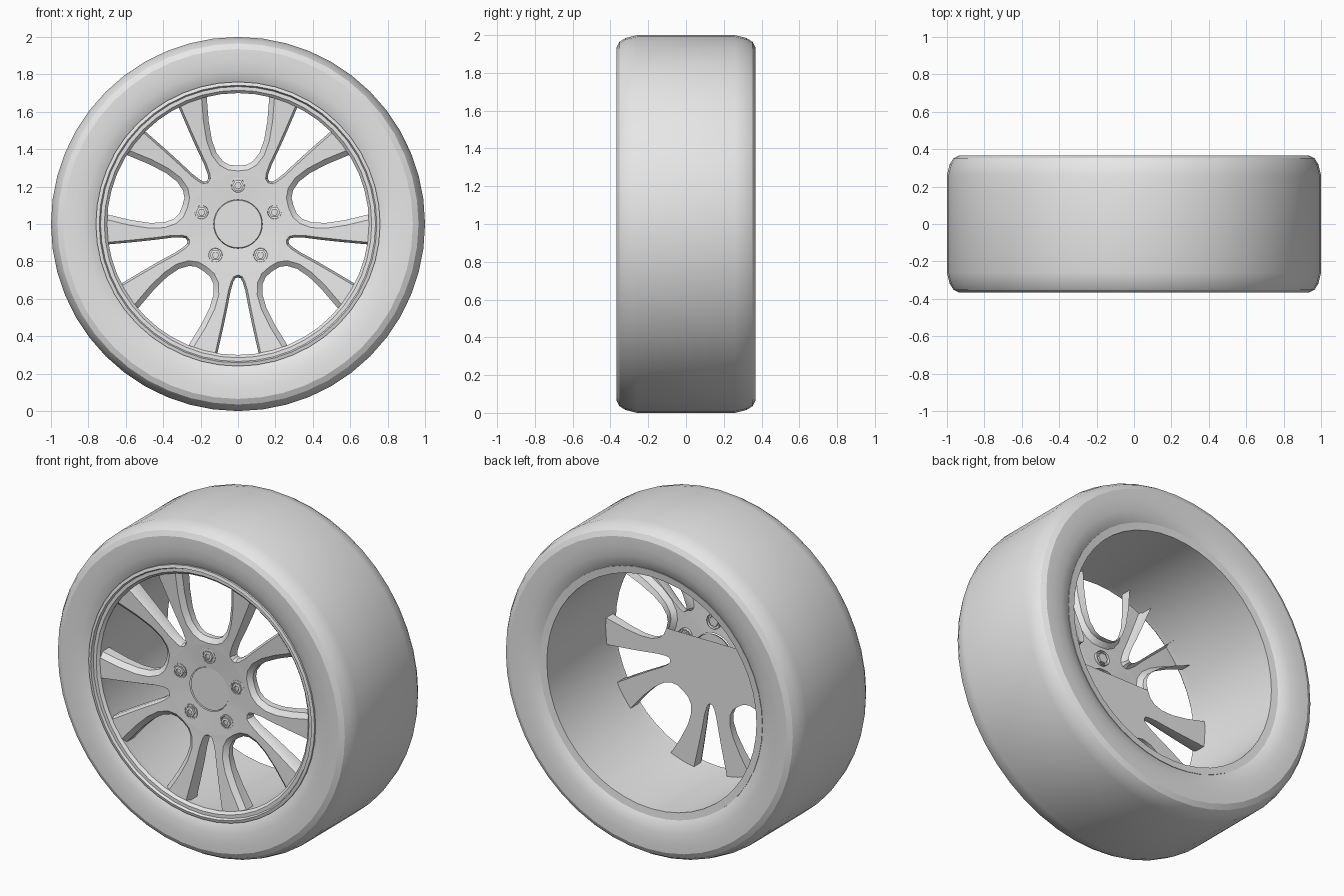
import bpy, bmesh
from math import sin, cos, pi, radians, hypot
from mathutils import Vector, Matrix

cube = bpy.data.objects.get("Cube")
if cube:
    bpy.data.objects.remove(cube, do_unlink=True)

grey = bpy.data.materials.new("plain grey")
grey.use_nodes = True
colour = (0.8, 0.8, 0.8, 1)
grey.diffuse_color = colour
grey.node_tree.nodes["Principled BSDF"].inputs["Base Color"].default_value = colour

SEGMENTS = 48
AXLE = Vector((0, 0, 1))


def finish(bm, name, angle=30, recalc=True):
    bmesh.ops.remove_doubles(bm, verts=bm.verts, dist=0.0005)
    if recalc:
        bmesh.ops.recalc_face_normals(bm, faces=bm.faces)
    mesh = bpy.data.meshes.new(name)
    bm.to_mesh(mesh)
    bm.free()
    mesh.materials.append(grey)
    ob = bpy.data.objects.new(name, mesh)
    bpy.context.collection.objects.link(ob)
    bpy.ops.object.select_all(action='DESELECT')
    ob.select_set(True)
    bpy.context.view_layer.objects.active = ob
    bpy.ops.object.shade_smooth_by_angle(angle=radians(angle))
    return ob


def polar(r, angle, y):
    return Vector((r * cos(angle), y, 1 + r * sin(angle)))


def lathe(name, profile, centre=AXLE, steps=SEGMENTS, angle=30, closed=False):
    """Spin (radius, y) points around an axle running along y."""
    bm = bmesh.new()
    rings = []
    for r, y in profile:
        rings.append([bm.verts.new((centre.x + r * cos(2 * pi * k / steps), y,
                                    centre.z + r * sin(2 * pi * k / steps)))
                      for k in range(steps)])
    pairs = list(zip(rings, rings[1:]))
    if closed:
        pairs.append((rings[-1], rings[0]))
    for a, b in pairs:
        for k in range(steps):
            n = (k + 1) % steps
            bm.faces.new((a[k], a[n], b[n], b[k]))
    return finish(bm, name, angle)


# Tyre: flat tread, rounded shoulders, softly bulging walls
shoulder = [(0.745, 0.33), (0.775, 0.348), (0.82, 0.36), (0.88, 0.367),
            (0.935, 0.367), (0.965, 0.352), (0.985, 0.32), (1.0, 0.26)]
lathe("tyre", [(r, -y) for r, y in shoulder] + shoulder[::-1], angle=25, closed=True)

# Rim: rolled front lip, straight barrel, flat rear edge
lathe("rim", [(0.76, -0.33), (0.76, -0.35), (0.742, -0.355), (0.735, -0.34),
              (0.715, -0.34), (0.70, -0.325), (0.705, -0.29),
              (0.705, 0.33), (0.748, 0.335), (0.748, 0.30)])

# Half outlines of the two kinds of opening: distance along axis, half width
wide_gap = [(0.312, 0), (0.316, 0.045), (0.335, 0.08), (0.38, 0.115),
            (0.45, 0.14), (0.55, 0.157), (0.69, 0.168)]
slim_gap = [(0.285, 0), (0.29, 0.014), (0.31, 0.025), (0.36, 0.04),
            (0.45, 0.057), (0.55, 0.078), (0.70, 0.112)]
BACK = -0.235
CAP_RADIUS = 0.13


def front_y(r):
    """Dished front: the face moves forward toward the rim."""
    return -0.275 - 0.05 * max(0, (r - 0.15) / 0.55)


def offset(outline, d):
    """Move an outline into the spoke by a distance."""
    out = []
    for i, (r, w) in enumerate(outline):
        a = outline[max(i - 1, 0)]
        b = outline[min(i + 1, len(outline) - 1)]
        tr, tw = b[0] - a[0], b[1] - a[1]
        length = hypot(tr, tw)
        nr, nw = -tw / length, tr / length
        out.append((r - d, 0) if i == 0 else
                   (r if i == len(outline) - 1 else r + nr * d, w + nw * d))
    return out


def place(point, axis, side, y=None, drop=0):
    """Put an outline point beside its opening's axis."""
    r, w = point
    x, z = r * cos(axis) - side * w * sin(axis), r * sin(axis) + side * w * cos(axis)
    depth = y if y is not None else front_y(hypot(x, z)) + drop
    return Vector((x, depth, 1 + z))


wide_face, slim_face = offset(wide_gap, 0.028), offset(slim_gap, 0.012)
front, back = bmesh.new(), bmesh.new()


def quad(bm, points, flip):
    verts = [bm.verts.new(p) for p in points]
    bm.faces.new(verts[::-1] if flip else verts)


# Ten spokes, alternating mirrored, each with its share of the hub
for k in range(5):
    wide_axis = radians(90 + 72 * k)
    for side in (1, -1):
        slim_axis = wide_axis + side * pi / 5
        flip = side < 0
        rows, back_rows = [], []
        for i in range(len(wide_gap)):
            wb = place(wide_gap[i], wide_axis, side, BACK)
            wl = place(wide_gap[i], wide_axis, side, drop=0.025)
            wf = place(wide_face[i], wide_axis, side)
            sf = place(slim_face[i], slim_axis, -side)
            sl = place(slim_gap[i], slim_axis, -side, drop=0.025)
            sb = place(slim_gap[i], slim_axis, -side, BACK)
            rows.append([wb, wl, wf, sf, sl, sb])
            back_rows.append([wb, sb])
        for a, b in zip(rows, rows[1:]):
            for j in range(5):
                quad(front, (a[j], b[j], b[j + 1], a[j + 1]), flip)
        for a, b in zip(back_rows, back_rows[1:]):
            quad(back, (a[0], a[1], b[1], b[0]), flip)
        # Hub wedge between the cap and the roots of the openings
        steps = 4
        for j in range(steps):
            t, u = j / steps, (j + 1) / steps
            outer = [rows[0][2].lerp(rows[0][3], v) for v in (t, u)]
            inner = [polar(CAP_RADIUS, wide_axis + side * v * pi / 5, front_y(CAP_RADIUS))
                     for v in (t, u)]
            quad(front, (inner[0], outer[0], outer[1], inner[1]), flip)
        hub = Vector((0, BACK, 1))
        bm_points = (hub, back_rows[0][1], back_rows[0][0])
        quad(back, bm_points, flip)

finish(front, "spokes_and_hub", recalc=False)

# Backing plate only covers the part below the upper pair of wide openings
bmesh.ops.remove_doubles(back, verts=back.verts, dist=0.0005)
bmesh.ops.bisect_plane(back, geom=back.verts[:] + back.edges[:] + back.faces[:],
                       plane_co=(0, 0, 1 + wide_gap[0][0] * sin(radians(18)) + 0.002),
                       plane_no=(0, 0, 1), clear_outer=True)
finish(back, "spoke_backing", recalc=False)

# Centre cap set slightly into the hub
lathe("centre_cap", [(0.0, -0.27), (0.127, -0.27), (CAP_RADIUS, -0.26)])

# Five wheel nuts, each a round seat, a hexagon and a hollow stud
for k in range(5):
    spot = polar(0.205, radians(90 + 72 * k), 0)
    lathe(f"nut_seat_{k + 1}", [(0.045, -0.262), (0.045, -0.285), (0.037, -0.285),
                                (0.034, -0.276), (0.0, -0.276)], spot, 20)
    lathe(f"nut_{k + 1}", [(0.0, -0.262), (0.031, -0.262), (0.031, -0.292),
                           (0.017, -0.295), (0.017, -0.28), (0.0, -0.28)], spot, 6)
    lathe(f"stud_{k + 1}", [(0.013, -0.275), (0.013, -0.288), (0.0, -0.288)], spot, 12)
